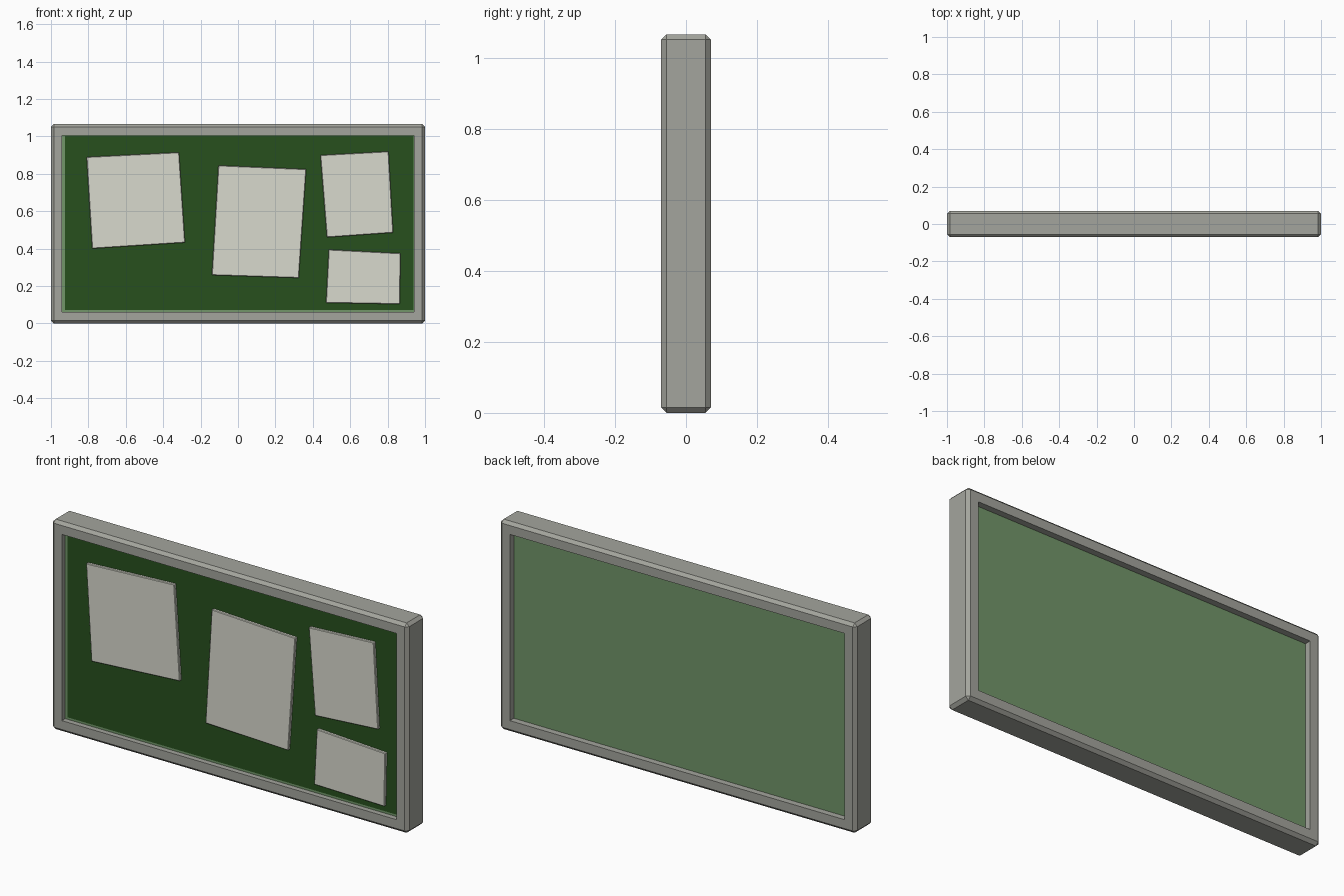
import bpy, bmesh

if "Cube" in bpy.data.objects:
    bpy.data.objects.remove(bpy.data.objects["Cube"])

H = 1.065          # board height
BORDER = 0.06      # frame width
HALF = 0.07        # half depth of the frame


def material(name, r, g, b):
    lin = [((c / 255 + 0.055) / 1.055) ** 2.4 for c in (r, g, b)]
    m = bpy.data.materials.new(name)
    m.diffuse_color = (*lin, 1)
    m.use_nodes = True
    m.node_tree.nodes["Principled BSDF"].inputs["Base Color"].default_value = m.diffuse_color
    return m


grey = material("frame grey", 164, 165, 157)
dark_green = material("board dark green", 39, 80, 29)
pale_green = material("backing pale green", 114, 150, 106)
cream = material("paper cream", 217, 218, 206)


def make_object(name, bm, mats, bevel, keep=lambda e: True):
    bmesh.ops.recalc_face_normals(bm, faces=bm.faces)
    if bevel:
        edges = [e for e in bm.edges if e.calc_face_angle(0) > 0.5 and keep(e)]
        bmesh.ops.bevel(bm, geom=edges, offset=bevel, segments=1, affect='EDGES')
    me = bpy.data.meshes.new(name)
    bm.to_mesh(me)
    bm.free()
    for m in mats:
        me.materials.append(m)
    ob = bpy.data.objects.new(name, me)
    bpy.context.collection.objects.link(ob)
    return ob


def slab(name, corners, y0, y1, mats, bevel=0):
    """Extrude an x-z outline from y0 to y1."""
    bm = bmesh.new()
    face = bm.faces.new([bm.verts.new((x, y0, z)) for x, z in corners])
    ext = bmesh.ops.extrude_face_region(bm, geom=[face])
    for v in ext["geom"]:
        if isinstance(v, bmesh.types.BMVert):
            v.co.y = y1
    return make_object(name, bm, mats, bevel)


def rect(inset):
    x = 1 - inset
    return [(-x, inset), (x, inset), (x, H - inset), (-x, H - inset)]


# Frame: rectangular section swept around four mitred corners, outer edges chamfered
bm = bmesh.new()
rings = [[bm.verts.new((x, y, z)) for x, z in rect(i)]
         for i, y in ((0, -HALF), (BORDER, -HALF), (BORDER, HALF), (0, HALF))]
for a in range(4):
    for k in range(4):
        r, s, n = rings[a], rings[(a + 1) % 4], (k + 1) % 4
        bm.faces.new((r[k], r[n], s[n], s[k]))
make_object("frame", bm, [grey], 0.015,
            lambda e: all(abs(v.co.x) > 0.99 for v in e.verts))

# Pale backing panel and dark front sheet
slab("backing_panel", rect(BORDER - 0.003), -0.043, 0.038, [pale_green])
slab("board_face", [(-.924, .072), (.938, .072), (.938, 1.003), (-.924, 1.003)],
     -0.042, -0.046, [dark_green])

# Pinned paper sheets
papers = [
    [(-.81, .89), (-.315, .915), (-.283, .432), (-.78, .40)],
    [(-.105, .845), (.365, .825), (.325, .243), (-.14, .258)],
    [(.44, .90), (.805, .92), (.83, .485), (.475, .46)],
    [(.485, .395), (.87, .375), (.865, .103), (.47, .11)],
]
for i, corners in enumerate(papers, 1):
    slab(f"paper_sheet_{i}", corners, -0.045, -0.062, [cream], 0.003)
